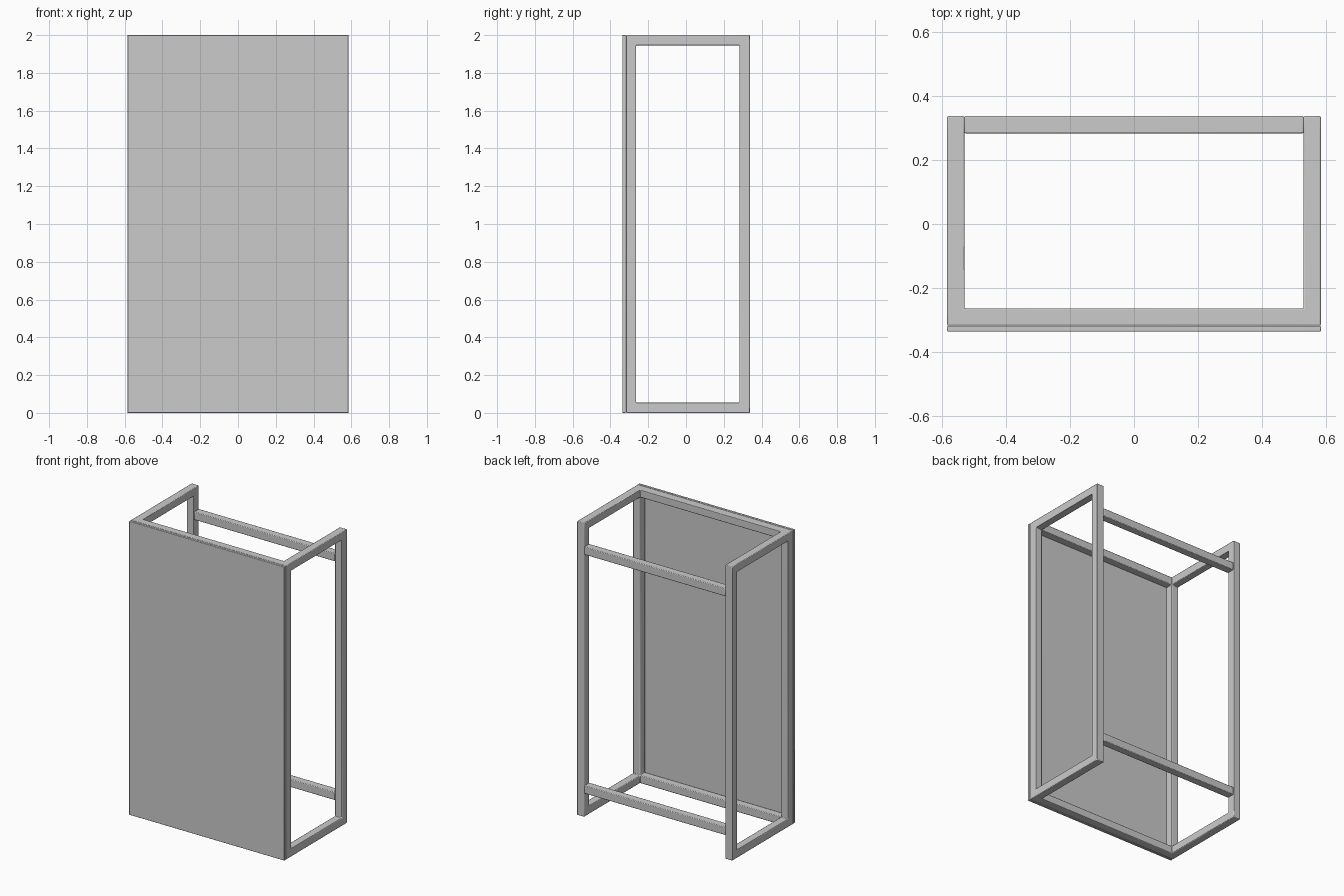
import bpy, bmesh
from itertools import product
from math import radians

if "Cube" in bpy.data.objects:
    bpy.data.objects.remove(bpy.data.objects["Cube"])

T = 0.054                      # tube thickness
X, Z = 0.585, 2.0              # half width, height
Y0, Y1 = -0.318, 0.338         # tube frame depth range


def finish(name, bm, bevel):
    bmesh.ops.recalc_face_normals(bm, faces=bm.faces)
    me = bpy.data.meshes.new(name)
    bm.to_mesh(me)
    bm.free()
    ob = bpy.data.objects.new(name, me)
    bpy.context.collection.objects.link(ob)
    mod = ob.modifiers.new("soft_edges", 'BEVEL')
    mod.width, mod.segments = bevel, 2
    mod.limit_method, mod.angle_limit = 'ANGLE', radians(40)
    bpy.context.view_layer.objects.active = ob
    ob.select_set(True)
    bpy.ops.object.shade_smooth_by_angle(angle=radians(60))
    ob.select_set(False)
    return ob


def lattice(name, xs, ys, zs, solid, bevel):
    """Welded shell around the solid cells of a box grid."""
    bm = bmesh.new()
    grid = (xs, ys, zs)
    cells = {c for c in product(*(range(len(g) - 1) for g in grid)) if solid(*c)}
    verts = {}

    def vert(k):
        if k not in verts:
            verts[k] = bm.verts.new([g[i] for g, i in zip(grid, k)])
        return verts[k]

    for c in cells:
        for axis, side in product(range(3), (0, 1)):
            n = list(c)
            n[axis] += 2 * side - 1
            if tuple(n) in cells:
                continue
            u, v = (axis + 1) % 3, (axis + 2) % 3
            corners = []
            for du, dv in ((0, 0), (1, 0), (1, 1), (0, 1)):
                k = list(c)
                k[axis] += side
                k[u] += du
                k[v] += dv
                corners.append(vert(tuple(k)))
            bm.faces.new(corners)
    bmesh.ops.dissolve_limit(bm, angle_limit=0.01, verts=bm.verts, edges=bm.edges)\
        if len(cells) == 0 else None
    return finish(name, bm, bevel)


def box(name, x, y, z, bevel):
    return lattice(name, x, y, z, lambda i, j, k: True, bevel)


# Welded tube frame: front rectangle and two side rectangles, open at the back
lattice("tube_frame",
        (-X, -X + T, X - T, X), (Y0, Y0 + T, Y1 - T, Y1), (0, T, Z - T, Z),
        lambda i, j, k: (i, j, k).count(1) <= 1 and not (i == 1 and j == 2),
        0.004)

# Rear cross bars set in from top and bottom
for label, z in (("lower", 0.16), ("upper", Z - 0.16 - T)):
    box(label + "_rear_bar", (-X + T, X - T), (Y1 - T, Y1), (z, z + T), 0.004)

# Flat front panel
box("front_panel", (-X, X), (-0.337, -0.319), (0, Z), 0.003)
